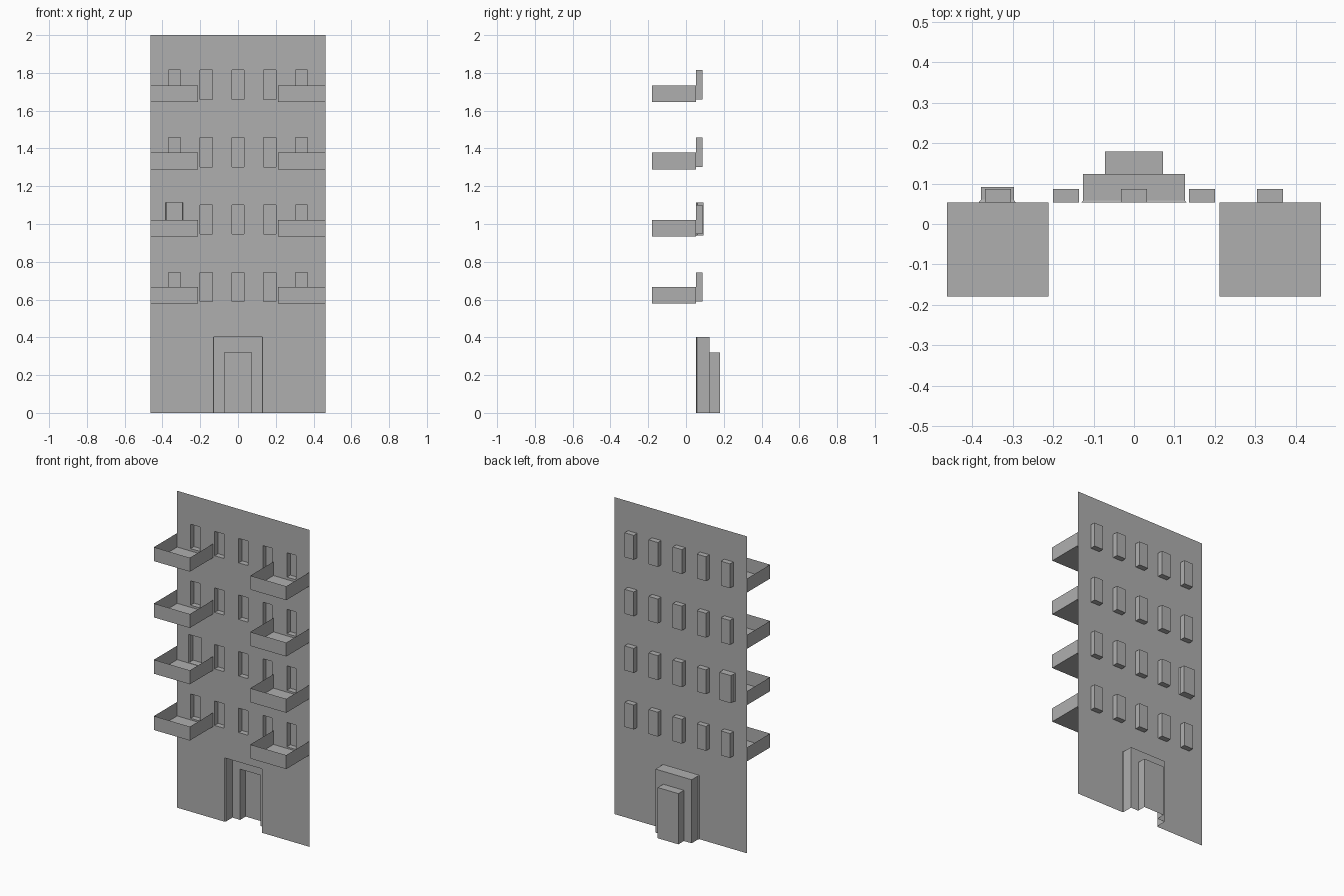
import bpy, bmesh

if "Cube" in bpy.data.objects:
    bpy.data.objects.remove(bpy.data.objects["Cube"])

WALL_Y = 0.053          # plane of the facade
HALF_W = 0.463
FLOORS = 4

# Dark grey plaster for every part
plaster = bpy.data.materials.new("dark_grey")
plaster.diffuse_color = (0.43, 0.43, 0.43, 1)
plaster.use_nodes = True
plaster.node_tree.nodes["Principled BSDF"].inputs["Base Color"].default_value = plaster.diffuse_color


def finish(name, bm):
    bmesh.ops.remove_doubles(bm, verts=bm.verts, dist=1e-5)
    mesh = bpy.data.meshes.new(name)
    bm.to_mesh(mesh)
    bm.free()
    mesh.materials.append(plaster)
    obj = bpy.data.objects.new(name, mesh)
    bpy.context.collection.objects.link(obj)
    return obj


def ring(bm, rect, y):
    x0, x1, z0, z1 = rect
    return [bm.verts.new((x, y, z)) for x, z in ((x0, z0), (x1, z0), (x1, z1), (x0, z1))]


def bridge(bm, a, b, sides=(0, 1, 2, 3)):
    for i in sides:
        j = (i + 1) % 4
        bm.faces.new((a[i], a[j], b[j], b[i]))


def wall_cells(bm, outer, holes, y):
    """Flat wall facing the front, split into cells, leaving the holes open."""
    xs = sorted({outer[0], outer[1], *[v for h in holes for v in h[:2]]})
    zs = sorted({outer[2], outer[3], *[v for h in holes for v in h[2:]]})
    for x0, x1 in zip(xs, xs[1:]):
        for z0, z1 in zip(zs, zs[1:]):
            cx, cz = (x0 + x1) / 2, (z0 + z1) / 2
            if not any(h[0] < cx < h[1] and h[2] < cz < h[3] for h in holes):
                bm.faces.new(ring(bm, (x0, x1, z0, z1), y))


# Window and door openings
windows = []
for floor in range(FLOORS):
    for cx in (-0.336, -0.168, 0, 0.168, 0.336):
        if floor == 1 and cx == -0.336:
            continue        # replaced by the balcony door
        z = 0.589 + floor * 0.357
        windows.append((cx - 0.032, cx + 0.032, z, z + 0.154))
balcony_door = (-0.384, -0.292, 0.937, 1.115)
porch = (-0.131, 0.131, 0, 0.403)
porch_in = (-0.126, 0.126, 0, 0.401)
entrance = (-0.072, 0.072, 0, 0.32)

# Facade
bm = bmesh.new()
wall_cells(bm, (-HALF_W, HALF_W, 0, 2), windows + [balcony_door, porch], WALL_Y)
finish("facade", bm)

# Recessed windows
bm = bmesh.new()
for rect in windows:
    back = ring(bm, rect, 0.087)
    bridge(bm, ring(bm, rect, WALL_Y), back)
    bm.faces.new(back)
finish("windows", bm)

# Wider balcony door with a chamfered rim
bm = bmesh.new()
inner = (-0.378, -0.297, 0.939, 1.113)
rim, back = ring(bm, inner, 0.06), ring(bm, inner, 0.092)
bridge(bm, ring(bm, balcony_door, WALL_Y), rim)
bridge(bm, rim, back)
bm.faces.new(back)
finish("balcony_door", bm)

# Stepped entrance, open at the ground
bm = bmesh.new()
sides = (1, 2, 3)
rim = ring(bm, porch_in, 0.058)
bridge(bm, ring(bm, porch, WALL_Y), rim, sides)
bridge(bm, rim, ring(bm, porch_in, 0.124), sides)
wall_cells(bm, porch_in, [entrance], 0.124)
back = ring(bm, entrance, 0.179)
bridge(bm, ring(bm, entrance, 0.124), back, sides)
bm.faces.new(back)
finish("entrance", bm)

# Balconies: open-topped trays, mirrored to the other side
bm = bmesh.new()
for floor in range(FLOORS):
    z = 0.579 + floor * 0.3553
    rect = (0.211, HALF_W - 0.001, z, z + 0.088)
    front, rear = ring(bm, rect, -0.179), ring(bm, rect, WALL_Y)
    bm.faces.new(front)
    bridge(bm, rear, front, (0, 1, 3))
balconies = finish("balconies", bm)
balconies.modifiers.new("mirror", 'MIRROR')
